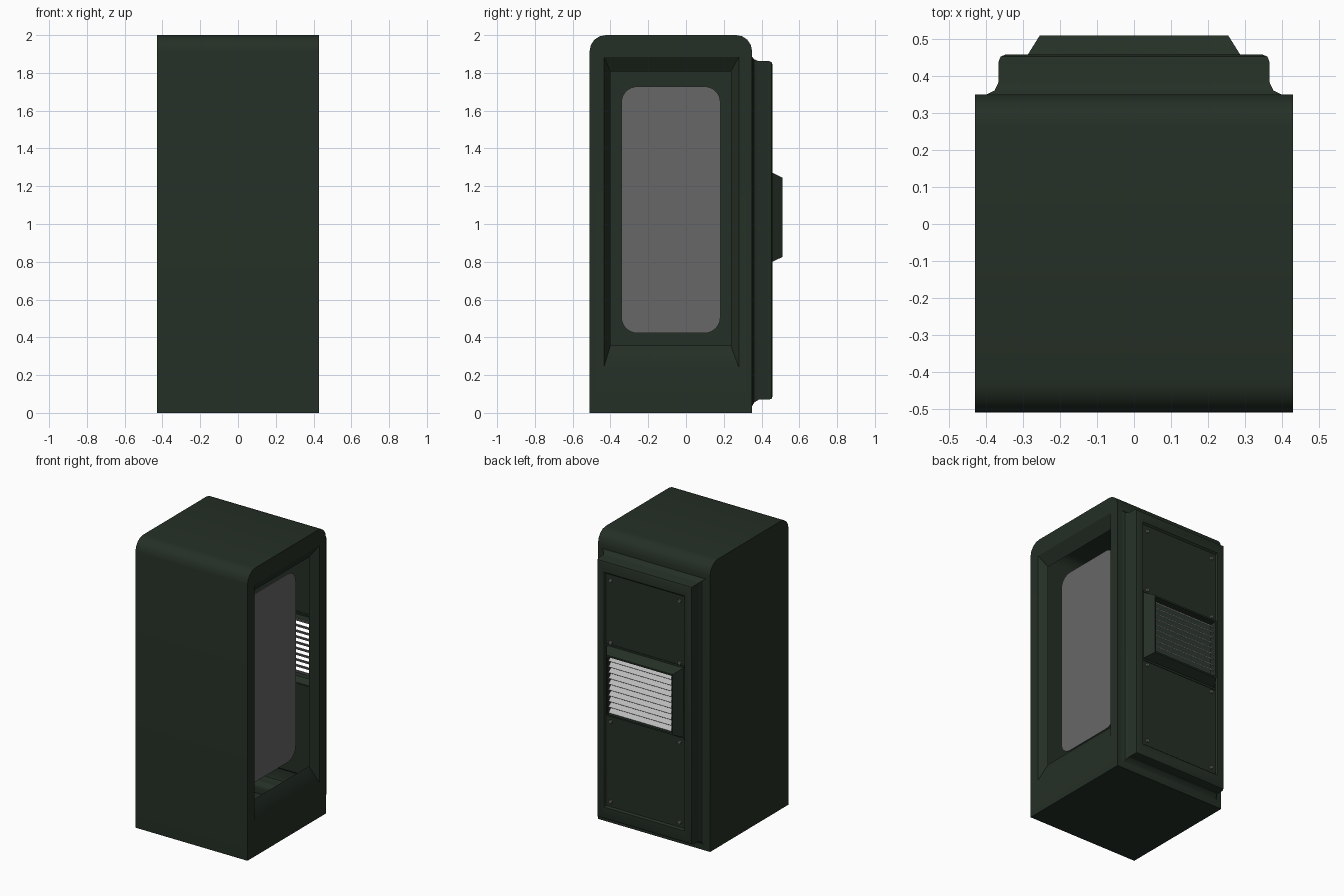
import bpy, bmesh
from math import sin, cos, pi, radians
from mathutils import Matrix, Vector

cube = bpy.data.objects.get("Cube")
if cube:
    bpy.data.objects.remove(cube)


def material(name, rgb):
    m = bpy.data.materials.new(name)
    m.use_nodes = True
    m.diffuse_color = (*rgb, 1)
    bsdf = next(n for n in m.node_tree.nodes if n.type == 'BSDF_PRINCIPLED')
    bsdf.inputs["Base Color"].default_value = (*rgb, 1)
    return m


GREEN = material("dark green paint", (0.018, 0.029, 0.019))
GREY = material("grey panel", (0.135, 0.135, 0.135))
SILVER = material("pale slats", (0.50, 0.50, 0.50))


def make(name, bm, mat, smooth=False):
    mesh = bpy.data.meshes.new(name)
    bm.to_mesh(mesh)
    bm.free()
    mesh.materials.append(mat)
    ob = bpy.data.objects.new(name, mesh)
    bpy.context.collection.objects.link(ob)
    if smooth:
        bpy.ops.object.select_all(action='DESELECT')
        ob.select_set(True)
        bpy.context.view_layer.objects.active = ob
        bpy.ops.object.shade_smooth_by_angle(angle=radians(30))
    return ob


def arc(cy, cz, r, start, steps):
    """Quarter circle in the y-z plane, counter-clockwise."""
    angles = [start + pi / 2 * i / steps for i in range(steps + 1)]
    return [(cy + r * cos(a), cz + r * sin(a)) for a in angles]


def bridge(bm, a, b):
    for i in range(len(a)):
        j = (i + 1) % len(a)
        bm.faces.new((a[i], a[j], b[j], b[i]))


# Hollow body: rounded-top side profile swept across x
FRONT, BACK, HALF, TOP, R = -0.51, 0.35, 0.43, 2.0, 0.085
profile = [(FRONT, 0), (BACK, 0)]
profile += arc(BACK - R, TOP - R, R, 0, 4)
profile += arc(FRONT + R, TOP - R, R, pi / 2, 4)
bm = bmesh.new()
left = [bm.verts.new((HALF, y, z)) for y, z in profile]
right = [bm.verts.new((-HALF, y, z)) for y, z in profile]
n = len(profile)
for i in range(n):
    if i != 1:                      # the back stays open for the door
        j = (i + 1) % n
        bm.faces.new((left[i], left[j], right[j], right[i]))
bm.faces.new(right)

# Splayed window opening in the left side
def window_loop(x, y0, y1, z0, z1):
    return [bm.verts.new((x, y, z)) for y, z in
            ((y0, z0), (y1, z0), (y1, z1), (y0, z1))]


outer = window_loop(HALF, -0.435, 0.28, 0.24, 1.885)
inner = window_loop(0.378, -0.40, 0.237, 0.357, 1.807)
bridge(bm, outer, inner)
rim = []
for loop in (left, outer):
    for i in range(len(loop)):
        pair = (loop[i], loop[(i + 1) % len(loop)])
        rim.append(bm.edges.get(pair) or bm.edges.new(pair))
bmesh.ops.triangle_fill(bm, edges=rim, use_beauty=True, normal=(1, 0, 0))

# Back door and vent hood: nested rectangles (half width, bottom, top, y)
steps = [
    (0.40, 0.035, 1.885, 0.35),     # flange
    (0.377, 0.055, 1.872, 0.361),
    (0.366, 0.07, 1.862, 0.385),    # door edge
    (0.366, 0.07, 1.862, 0.440),
    (0.361, 0.075, 1.857, 0.453),
    (0.348, 0.087, 1.845, 0.458),
    (0.308, 0.155, 1.785, 0.458),   # door face
    (0.302, 0.165, 1.775, 0.446),   # sunken panel
    (0.295, 0.795, 1.278, 0.446),   # hood base
    (0.255, 0.825, 1.245, 0.51),    # hood rim
    (0.247, 0.836, 1.234, 0.51),
    (0.247, 0.836, 1.234, 0.455),   # vent throat
]
previous = [left[1], right[1], right[2], left[2]]
for w, z0, z1, y in steps:
    loop = [bm.verts.new((x, y, z)) for x, z in
            ((w, z0), (-w, z0), (-w, z1), (w, z1))]
    bridge(bm, previous, loop)
    previous = loop
bmesh.ops.recalc_face_normals(bm, faces=bm.faces)
make("cabinet_body", bm, GREEN, smooth=True)

# Panel seams above and below the vent
bm = bmesh.new()
for z in (1.285, 0.785):
    bmesh.ops.create_cube(bm, size=1, matrix=Matrix.Translation((0, 0.446, z))
                          @ Matrix.Diagonal((0.60, 0.008, 0.012, 1)))
make("panel_seams", bm, GREEN)

# Rounded display panel set back behind the window
bm = bmesh.new()
r, y0, y1, z0, z1 = 0.085, -0.342, 0.182, 0.422, 1.728
outline = []
for k, (y, z) in enumerate(((y1 - r, z1 - r), (y0 + r, z1 - r),
                            (y0 + r, z0 + r), (y1 - r, z0 + r))):
    outline += arc(y, z, r, k * pi / 2, 8)
face = bm.faces.new([bm.verts.new((0.316, y, z)) for y, z in outline])
extruded = bmesh.ops.extrude_face_region(bm, geom=[face])["geom"]
bmesh.ops.translate(bm, vec=Vector((-0.006, 0, 0)),
                    verts=[g for g in extruded if isinstance(g, bmesh.types.BMVert)])
bmesh.ops.recalc_face_normals(bm, faces=bm.faces)
make("display_panel", bm, GREY)

# Vent slats, tilted so the outer edge hangs lower
bm = bmesh.new()
COUNT = 10
for i in range(COUNT):
    z = 0.836 + (i + 0.5) * 0.398 / COUNT
    bmesh.ops.create_cube(bm, size=1, matrix=Matrix.Translation((0, 0.478, z))
                          @ Matrix.Rotation(radians(-45), 4, 'X')
                          @ Matrix.Diagonal((0.494, 0.046, 0.004, 1)))
make("vent_slats", bm, SILVER)

# Bolts at the corners of both door panels
bm = bmesh.new()
for x in (-0.265, 0.265):
    for z in (0.20, 0.755, 1.305, 1.735):
        bmesh.ops.create_cone(bm, cap_ends=True, segments=12, radius1=0.013,
                              radius2=0.011, depth=0.012,
                              matrix=Matrix.Translation((x, 0.449, z))
                              @ Matrix.Rotation(radians(-90), 4, 'X'))
make("door_bolts", bm, GREY, smooth=True)
